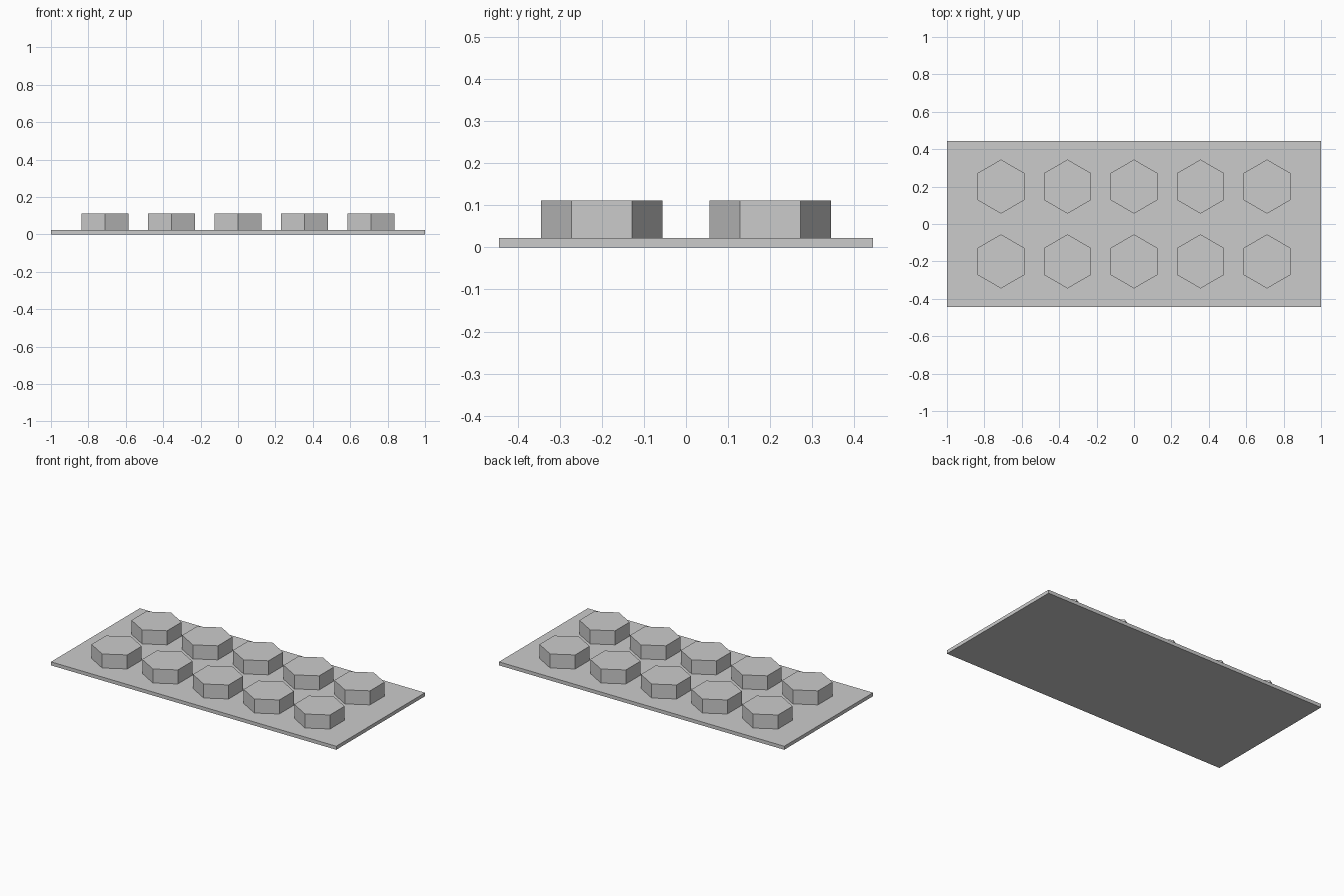
import bpy

if "Cube" in bpy.data.objects:
    bpy.data.objects.remove(bpy.data.objects["Cube"])

U = 2 / 90                      # plate is 90 x 40 x 1 units
PLATE_T, STUD_H, STUD_R = 1 * U, 4 * U, 6.5 * U

# Thin rectangular base plate
bpy.ops.mesh.primitive_cube_add(size=1, location=(0, 0, PLATE_T / 2))
plate = bpy.context.object
plate.name = "base_plate"
plate.scale = (90 * U, 40 * U, PLATE_T)
bpy.ops.object.transform_apply(location=False, rotation=False, scale=True)

# Two rows of five hexagonal studs, points facing front and back
for row, y in (("front", -9 * U), ("back", 9 * U)):
    for i in range(5):
        bpy.ops.mesh.primitive_cylinder_add(
            vertices=6, radius=STUD_R, depth=STUD_H,
            location=((i - 2) * 16 * U, y, PLATE_T + STUD_H / 2))
        bpy.context.object.name = f"hex_stud_{row}_{i + 1}"
